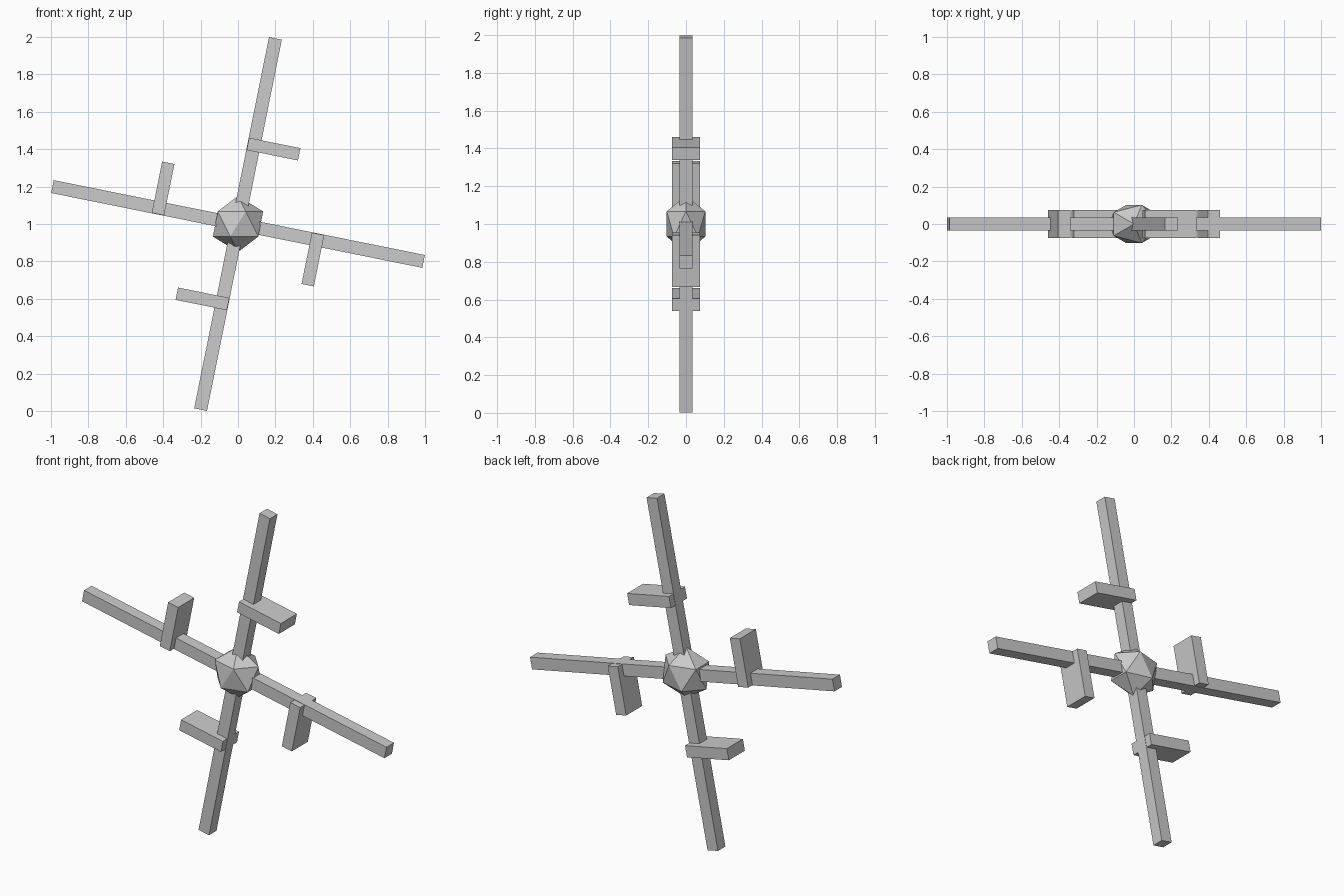
import bpy
from math import radians
from mathutils import Matrix, Vector

cube = bpy.data.objects.get("Cube")
if cube:
    bpy.data.objects.remove(cube, do_unlink=True)

grey = bpy.data.materials.new("plain_grey")
grey.use_nodes = True
colour = (0.6, 0.6, 0.6, 1)
grey.diffuse_color = colour
grey.node_tree.nodes["Principled BSDF"].inputs["Base Color"].default_value = colour

CENTRE = Vector((0, 0, 1))
TILT = 11.4


def beam(name, size, offset, angle):
    """Box placed relative to the hub, turned clockwise as seen from the front."""
    bpy.ops.mesh.primitive_cube_add(size=1)
    ob = bpy.context.object
    ob.name = name
    ob.data.transform(Matrix.Translation(offset) @ Matrix.Diagonal((*size, 1)))
    ob.location = CENTRE
    ob.rotation_euler.y = radians(angle)
    ob.data.materials.append(grey)


# Faceted hub, flattened front to back
bpy.ops.mesh.primitive_ico_sphere_add(subdivisions=1, radius=0.15, location=CENTRE)
hub = bpy.context.object
hub.name = "hub"
hub.scale.y = 0.8
hub.data.materials.append(grey)

# Two long spars crossing through the hub
for i, name in enumerate(("upright_spar", "cross_spar")):
    beam(name, (0.07, 0.07, 2.024), (0, 0, 0), TILT + 90 * i)

# One paddle standing off each half spar
for i, name in enumerate(("top", "left", "bottom", "right")):
    beam(name + "_paddle", (0.28, 0.15, 0.067), (0.107, 0, 0.43), TILT + 90 * i)
